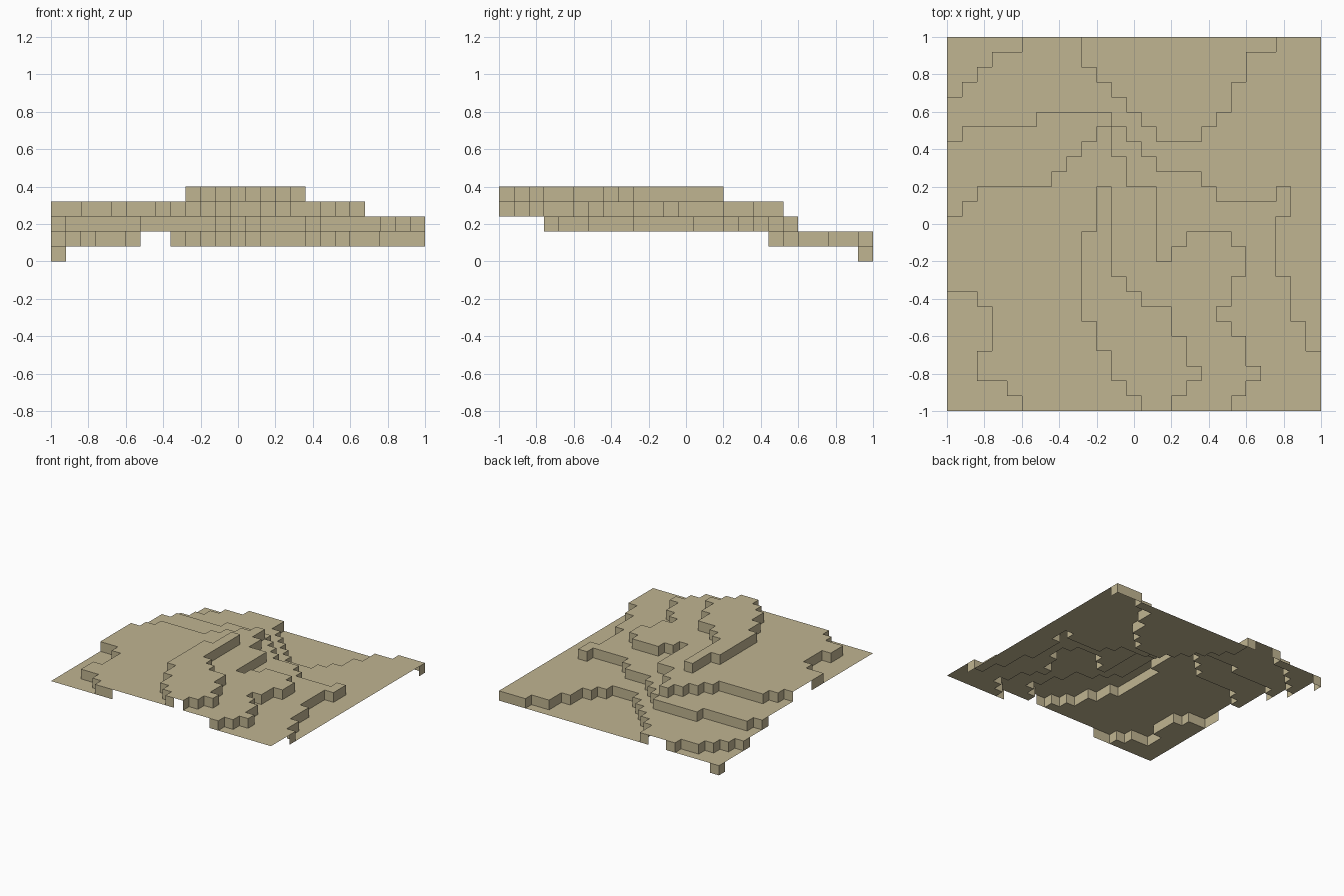
import bpy, bmesh

if "Cube" in bpy.data.objects:
    bpy.data.objects.remove(bpy.data.objects["Cube"])

N, CELL = 25, 0.08   # 25 x 25 blocks, one step per block height
PLAIN = 2            # level of the surrounding plain

# Rough straight-sided outlines in block units; the block grid turns them into steps.
# They run past the border so that drops along the border get walls too.
low_corner = [(-2, 19.2), (7.73, 27), (-2, 27)]
pit = [(-2, 22.7), (2.3, 27), (-2, 27)]
valley = [(14.34, 18), (17.1, 18), (20.4, 23.5), (22, 24.7), (27, 24.4), (27, 26.5), (6.8, 26.5)]
first_terrace = [(-1.5, 16.2), (1.5, 18.7), (10.5, 20.2), (14.5, 16.2), (16.5, 15.6),
                 (18.5, 14.2), (21.6, 13.7), (22.9, 15.2), (22.8, 13.2), (22.1, 12.6),
                 (22.3, 9.5), (23.4, 6.5), (24.4, 4.5), (26.4, 2.3), (26.4, -1.5), (-1.5, -1.5)]
second_terrace = [(-1.5, 12.6), (0.5, 13.3), (2.5, 14.8), (6.5, 15.4), (10.5, 18.9),
                  (12.5, 15.2), (14.1, 14.9), (14.1, 9.8), (16.5, 11.9), (18.6, 11.9),
                  (20.2, 10.6), (18.2, 6.5), (20.9, 2.5), (16.9, -1.5), (-1.5, -1.5)]
ridge = [(11, 15), (11, 9.5), (14.7, 6.5), (17, 2.5), (14.2, -1), (10.9, 2.8),
         (9.1, 6.5), (9.1, 12), (10, 12), (10, 15)]
hollow = [(-1.5, 10), (0, 10), (0.2, 8.5), (3.3, 6.2), (2.6, 4.5), (1.8, 2.5),
          (3.8, 1.5), (8, -1.5), (-1.5, -1.5)]
RAISED = [first_terrace, second_terrace, ridge]
SUNK = [low_corner, pit, valley, hollow]


def inside(px, py, pts):
    hit = False
    for (x0, y0), (x1, y1) in zip(pts, pts[1:] + pts[:1]):
        if (y0 > py) != (y1 > py) and px < x0 + (x1 - x0) * (py - y0) / (y1 - y0):
            hit = not hit
    return hit


def level(i, j):
    def count(group):
        return sum(inside(i + 0.5, j + 0.5, p) for p in group)
    return PLAIN + count(RAISED) - count(SUNK)


height = {(i, j): level(i, j) for i in range(-1, N + 1) for j in range(-1, N + 1)}

bm = bmesh.new()
verts = {}


def vert(*k):
    if k not in verts:
        verts[k] = bm.verts.new((k[0] * CELL - 1, k[1] * CELL - 1, k[2] * CELL))
    return verts[k]


# Block tops, and walls wherever the neighbour is lower
for i in range(N):
    for j in range(N):
        h = height[i, j]
        ring = [(i, j), (i + 1, j), (i + 1, j + 1), (i, j + 1)]
        bm.faces.new([vert(x, y, h) for x, y in ring])
        for k, (dx, dy) in enumerate([(0, -1), (1, 0), (0, 1), (-1, 0)]):
            a, b = ring[k], ring[(k + 1) % 4]
            for z in range(height[i + dx, j + dy], h):
                bm.faces.new([vert(*a, z), vert(*b, z), vert(*b, z + 1), vert(*a, z + 1)])

mesh = bpy.data.meshes.new("terraced_ground")
bm.to_mesh(mesh)
bm.free()

# One sand colour for the whole ground
sand = bpy.data.materials.new("sand")
sand.diffuse_color = (0.53, 0.46, 0.285, 1)
sand.use_nodes = True
sand.node_tree.nodes["Principled BSDF"].inputs["Base Color"].default_value = sand.diffuse_color
mesh.materials.append(sand)
bpy.context.collection.objects.link(bpy.data.objects.new("terraced_ground", mesh))
